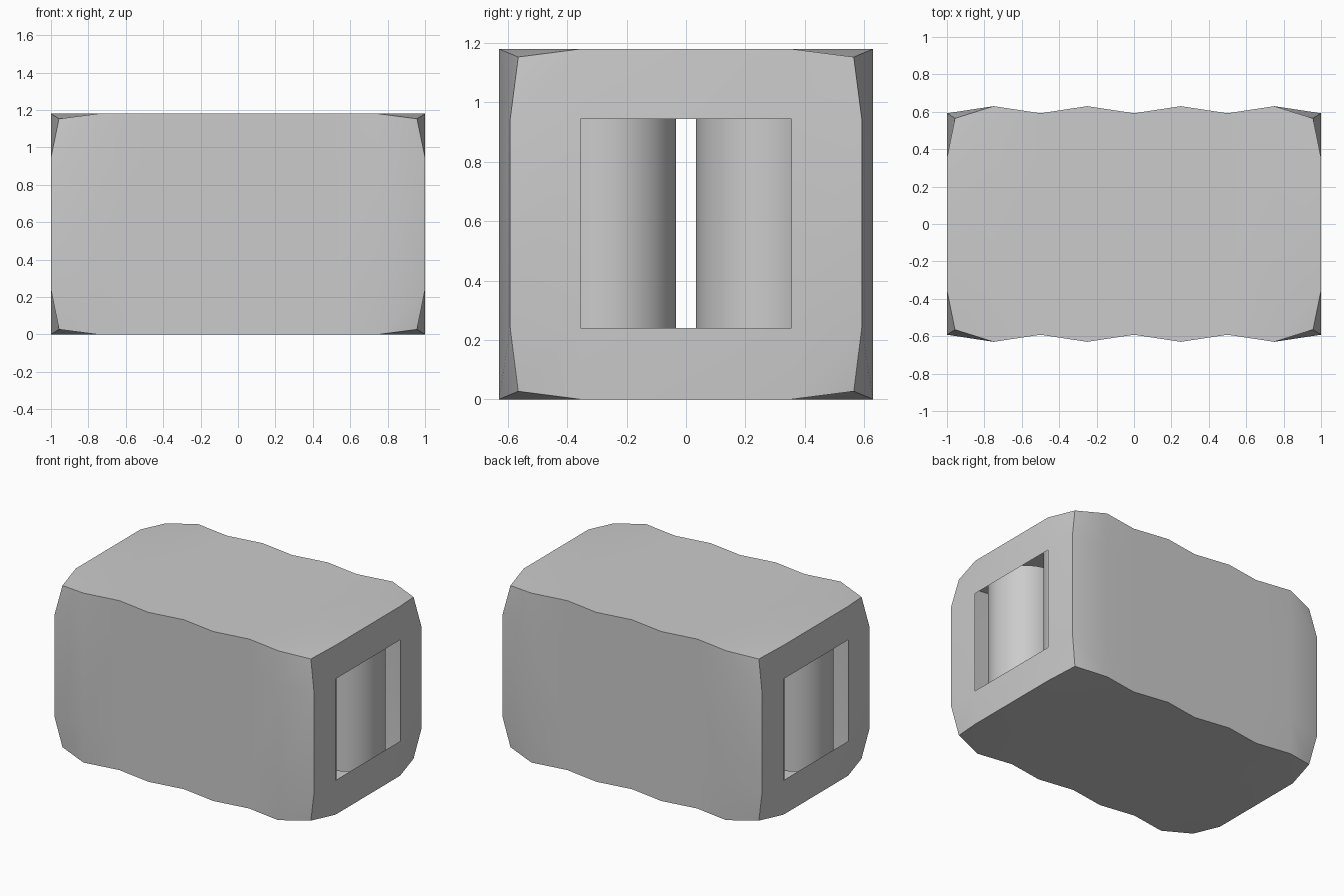
import bpy, bmesh, math

if "Cube" in bpy.data.objects:
    bpy.data.objects.remove(bpy.data.objects["Cube"])

# Grid lines of the shell: waves along the length, holes at both ends
H = 1.18
XS = [-1 + 0.25 * i for i in range(9)]
YS = [-1, -0.355, 0.355, 1]          # +-1 stands for the wavy side wall
ZS = [0, 0.24, 0.945, H]


def smooth(obj):
    bpy.ops.object.select_all(action='DESELECT')
    obj.select_set(True)
    bpy.context.view_layer.objects.active = obj
    bpy.ops.object.shade_smooth_by_angle(angle=math.radians(30))


def position(i, j, k):
    x, y, z = XS[i], YS[j], ZS[k]
    if j in (0, 3):
        y *= 0.63 if i % 2 else 0.592
    # The eight corners are pulled in
    if i in (0, 8) and j in (0, 3) and k in (0, 3):
        x *= 0.957
        y *= 0.565 / 0.592
        z = 0.027 if k == 0 else H - 0.027
    return x, y, z


def make_shell():
    bm = bmesh.new()
    verts = {}

    def vert(*key):
        if key not in verts:
            verts[key] = bm.verts.new(position(*key))
        return verts[key]

    def quad(*keys):
        bm.faces.new([vert(*k) for k in keys])

    # Long sides, top and bottom
    for i in range(8):
        for n in range(3):
            for e in (0, 3):
                quad((i, e, n), (i + 1, e, n), (i + 1, e, n + 1), (i, e, n + 1))
                quad((i, n, e), (i + 1, n, e), (i + 1, n + 1, e), (i, n + 1, e))
    # Ends with an open middle cell
    for i in (0, 8):
        for j in range(3):
            for k in range(3):
                if (j, k) != (1, 1):
                    quad((i, j, k), (i, j + 1, k), (i, j + 1, k + 1), (i, j, k + 1))
    bmesh.ops.recalc_face_normals(bm, faces=bm.faces)
    # Make sure the open shell faces outwards
    bm.faces.ensure_lookup_table()
    top = max(bm.faces, key=lambda f: f.calc_center_median().z)
    if top.normal.z < 0:
        bmesh.ops.reverse_faces(bm, faces=bm.faces)
    mesh = bpy.data.meshes.new("shell")
    bm.to_mesh(mesh)
    bm.free()
    obj = bpy.data.objects.new("shell", mesh)
    bpy.context.collection.objects.link(obj)
    smooth(obj)


make_shell()

# Upright rollers, a pair inside each opening
for sx in (-1, 1):
    for sy in (-1, 1):
        bpy.ops.mesh.primitive_cylinder_add(
            vertices=32, radius=0.236, depth=1.02,
            location=(sx * 0.66, sy * 0.27, H / 2))
        roller = bpy.context.object
        roller.name = "roller"
        smooth(roller)
